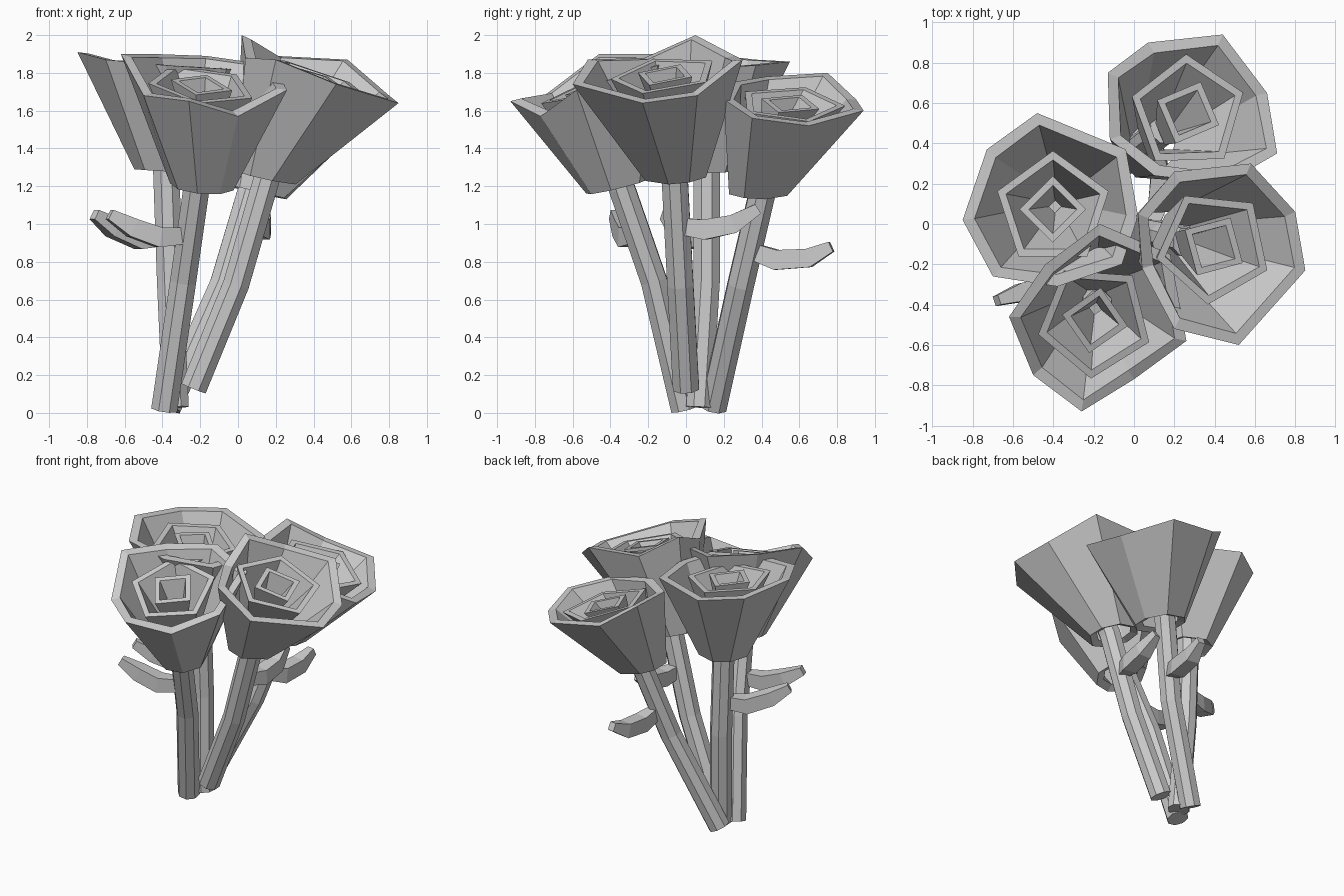
import bpy, bmesh, math
from mathutils import Vector as V

if "Cube" in bpy.data.objects:
    bpy.data.objects.remove(bpy.data.objects["Cube"])


def loft(name, rings, loop=False):
    """Skin a list of equal vertex rings; either joined end to start or capped."""
    bm = bmesh.new()
    rows = [[bm.verts.new(p) for p in r] for r in rings]
    n = len(rows[0])
    pairs = list(zip(rows, rows[1:])) + ([(rows[-1], rows[0])] if loop else [])
    for a, b in pairs:
        for i in range(n):
            bm.faces.new((a[i], a[(i + 1) % n], b[(i + 1) % n], b[i]))
    if not loop:
        bm.faces.new(rows[0][::-1])
        bm.faces.new(rows[-1])
    bmesh.ops.recalc_face_normals(bm, faces=bm.faces)
    me = bpy.data.meshes.new(name)
    bm.to_mesh(me)
    bm.free()
    ob = bpy.data.objects.new(name, me)
    bpy.context.collection.objects.link(ob)
    return ob


def sweep(name, path, sizes, sides, phase=0.0):
    """Sweep a polygon of (width, height) half sizes along a path."""
    pts = [V(p) for p in path]
    rings = []
    for i, p in enumerate(pts):
        t = (pts[min(i + 1, len(pts) - 1)] - pts[max(i - 1, 0)]).normalized()
        ref = V((0, 0, 1)) if abs(t.z) < 0.7 else V((0, 1, 0))
        u = t.cross(ref).normalized()
        w = u.cross(t)
        a, b = sizes[i]
        ang = [phase + 2 * math.pi * k / sides for k in range(sides)]
        rings.append([p + u * a * math.cos(q) + w * b * math.sin(q) for q in ang])
    return loft(name, rings)


def cup(name, rim, centre, base, slope, r_out, r_in, thin):
    """Thick-walled petal cup tapering from a polygonal rim to a small base."""
    def foot(r, lift):
        out = []
        for p in rim:
            d = V((p.x - centre.x, p.y - centre.y, 0)).normalized() * r
            out.append(base + d + V((0, 0, lift + d.dot(slope))))
        return out
    inner = [p + (centre - p).normalized() * thin for p in rim]
    return loft(name, [foot(r_out, 0), rim, inner, foot(r_in, 0.02)], loop=True)


def flower(name, rim, base, mid_phase, core_phase):
    rim = [V(p) for p in rim]
    base = V(base)
    centre = sum(rim, V()) / len(rim)
    axis = centre - base
    # tilt of the bloom, fitted to its outer rim
    offs = [p - centre for p in rim]
    tilt = sum((V((d.x, d.y, 0)) * d.z for d in offs), V()) * 2 / sum(d.xy.length_squared for d in offs)
    cup(name + "_outer_petals", rim, centre, base, tilt * 0.7, 0.17, 0.12, 0.06)
    # inner petal rings follow the tilt
    for part, sides, r, ph, lo, rb in (("middle_petals", 5, 0.29, mid_phase, 0.3, 0.13),
                                       ("core_petals", 4, 0.165, core_phase, 0.5, 0.08)):
        c = base + axis * 0.98 + V((0, 0, -0.02))
        ring = []
        for k in range(sides):
            q = math.radians(ph) + 2 * math.pi * k / sides
            d = V((math.cos(q), math.sin(q), 0)) * r
            ring.append(c + d + V((0, 0, d.dot(tilt))))
        cup(name + "_" + part, ring, c, base + axis * lo, tilt, rb, rb - 0.05, 0.045)


# Blooms: outer rim, base centre, inner ring rotations
flower("left_bloom", [(-.85, .02, 1.91), (-.70, -.26, 1.87), (-.38, -.31, 1.84), (-.06, -.2, 1.82),
                      (.02, .04, 1.82), (-.04, .37, 1.84), (-.48, .55, 1.86), (-.73, .37, 1.87)],
       (-.38, .1, 1.28), 18, 0)
flower("back_bloom", [(.44, .94, 1.60), (.07, .90, 1.66), (-.13, .75, 1.80), (-.12, .42, 1.78),
                      (.1, .24, 1.75), (.45, .2, 1.66), (.71, .35, 1.56), (.66, .65, 1.52)],
       (.09, .38, 1.17), 20, 68)
flower("right_bloom", [(.58, .3, 1.87), (.2, .26, 1.89), (.02, .05, 2.0), (.04, -.22, 1.88),
                       (.2, -.52, 1.87), (.52, -.6, 1.74), (.85, -.23, 1.64), (.8, .06, 1.68)],
       (.14, -.05, 1.25), 48, 60)
flower("front_bloom", [(-.62, -.46, 1.90), (-.5, -.75, 1.68), (-.26, -.93, 1.65), (0, -.77, 1.57),
                       (.26, -.58, 1.71), (.18, -.15, 1.84), (-.17, 0, 1.89), (-.44, -.2, 1.90)],
       (-.19, -.36, 1.2), 50, 80)

# Stems: bent octagonal tubes reaching up into the blooms
stems = {
    "left_stem": [(-.33, .07, .03), (-.36, .11, .7), (-.38, .11, 1.28), (-.39, .1, 1.56)],
    "back_stem": [(-.37, .145, .03), (-.08, .29, .68), (.06, .40, 1.15), (.15, .47, 1.4)],
    "right_stem": [(-.235, 0, .13), (-.01, -.03, .68), (.155, -.06, 1.25), (.26, -.09, 1.5)],
    "front_stem": [(-.39, -.01, .02), (-.29, -.17, .7), (-.22, -.34, 1.19), (-.18, -.4, 1.46)],
}
for name, path in stems.items():
    sweep(name, path, [(.075, .075)] * 4, 8, math.pi / 8)

# Leaves: short blades curling outward and up from each stem
leaves = {
    "left_leaf": [(-.37, .10, .93), (-.52, .04, .92), (-.66, -.04, .98), (-.76, -.11, 1.05)],
    "back_leaf": [(-.02, .34, .86), (.02, .48, .81), (.04, .65, .82), (.06, .77, .88)],
    "right_leaf": [(.08, -.04, .99), (.12, .10, .97), (.13, .25, 1.0), (.12, .38, 1.08)],
    "front_leaf": [(-.25, -.26, .94), (-.42, -.31, .93), (-.56, -.34, .98), (-.68, -.38, 1.05)],
}
for name, path in leaves.items():
    sweep(name, path, [(.04, .06), (.07, .075), (.065, .07), (.035, .04)], 4, math.pi / 4)
